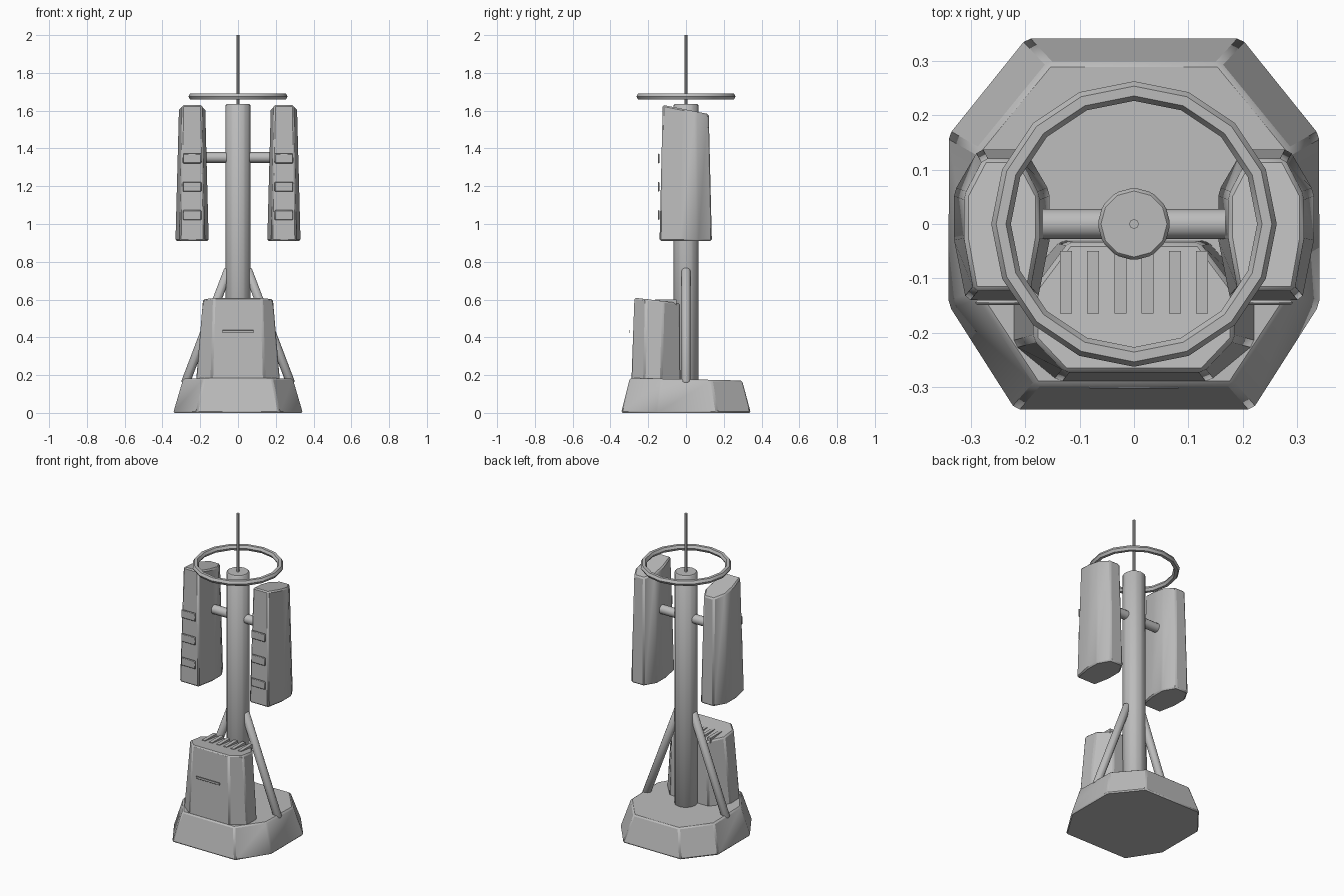
import bpy, bmesh, math
from mathutils import Vector

if "Cube" in bpy.data.objects:
    bpy.data.objects.remove(bpy.data.objects["Cube"])

grey = bpy.data.materials.new("matte grey")
grey.diffuse_color = (0.5, 0.5, 0.5, 1)
grey.use_nodes = True
grey.node_tree.nodes["Principled BSDF"].inputs["Base Color"].default_value = grey.diffuse_color


def finish(ob, name, bevel=0.0):
    ob.name = name
    ob.data.materials.append(grey)
    if bevel:
        m = ob.modifiers.new("soft edges", 'BEVEL')
        m.width, m.segments, m.limit_method = bevel, 1, 'ANGLE'
        m.angle_limit = math.radians(25)
    bpy.ops.object.select_all(action='DESELECT')
    ob.select_set(True)
    bpy.context.view_layer.objects.active = ob
    bpy.ops.object.shade_smooth_by_angle(angle=math.radians(32))
    return ob


def loft(name, bottom, top, bevel=0.0):
    """Closed solid between two matching outlines."""
    bm = bmesh.new()
    a = [bm.verts.new(p) for p in bottom]
    b = [bm.verts.new(p) for p in top]
    n = len(a)
    for i in range(n):
        bm.faces.new((a[i], a[(i + 1) % n], b[(i + 1) % n], b[i]))
    bm.faces.new(a[::-1])
    bm.faces.new(b)
    bmesh.ops.recalc_face_normals(bm, faces=bm.faces)
    me = bpy.data.meshes.new(name)
    bm.to_mesh(me)
    bm.free()
    ob = bpy.data.objects.new(name, me)
    bpy.context.collection.objects.link(ob)
    return finish(ob, name, bevel)


def mirrored(half):
    """Complete an outline given for its right half, front to back."""
    return half + [(-x, y) for x, y in reversed(half)]


def rod(name, p, q, r, sides=12, bevel=0.0):
    p, q = Vector(p), Vector(q)
    d = q - p
    bpy.ops.mesh.primitive_cylinder_add(vertices=sides, radius=r, depth=d.length,
                                        location=(p + q) / 2)
    ob = bpy.context.object
    ob.rotation_euler = d.to_track_quat('Z', 'Y').to_euler()
    return finish(ob, name, bevel)


def block(name, x, y, z, bevel=0.0):
    bpy.ops.mesh.primitive_cube_add(size=1, location=[sum(r) / 2 for r in (x, y, z)])
    ob = bpy.context.object
    ob.scale = [r[1] - r[0] for r in (x, y, z)]
    bpy.ops.object.transform_apply(location=False, rotation=False, scale=True)
    return finish(ob, name, bevel)


# Octagonal footing with sloped sides
low = mirrored([(0.22, -0.343), (0.343, -0.15), (0.343, 0.165), (0.2, 0.343)])
high = mirrored([(0.18, -0.297), (0.29, -0.13), (0.29, 0.135), (0.157, 0.297)])
loft("base", [(x, y, 0) for x, y in low],
     [(x, y, 0.178 - 0.022 * y) for x, y in high], 0.008)

# Equipment cabinet with a top falling to the back
low = mirrored([(0.14, -0.289), (0.222, -0.222), (0.222, -0.13), (0.135, -0.03)])
high = mirrored([(0.127, -0.273), (0.185, -0.212), (0.185, -0.12), (0.12, -0.033)])
loft("cabinet", [(x, y, 0.165) for x, y in low],
     [(x, y, 0.577 - 0.12 * y) for x, y in high], 0.008)
block("cabinet_slot", (-0.083, 0.083), (-0.303, -0.298), (0.422, 0.438), 0.002)

# Cooling fins on the cabinet top
for i in range(6):
    c = -0.125 + 0.05 * i
    block("cooling_fin", (c - 0.011, c + 0.011), (-0.165, -0.05), (0.57, 0.6))

# Mast, antenna rod and ring
rod("mast", (0, 0, 0.16), (0, 0, 1.635), 0.067, 12, 0.006)
rod("antenna", (0, 0, 1.62), (0, 0, 2), 0.009, 8)
bpy.ops.mesh.primitive_torus_add(major_segments=16, minor_segments=6, major_radius=0.2445,
                                 minor_radius=0.018, location=(0, 0, 1.675))
finish(bpy.context.object, "ring")

# Crossbar carrying both panels
rod("crossbar", (-0.17, 0, 1.352), (0.17, 0, 1.352), 0.028, 12)

outline = mirrored([(0.066, -0.14), (0.088, -0.03), (0.088, 0.06), (0.043, 0.137)])
for s in (-1, 1):
    # Tapered panel with a top falling to the back
    cx = 0.243 * s
    top = [(cx + x * 0.79, y * 0.88) for x, y in outline]
    loft("antenna_panel", [(cx + x, y, 0.91) for x, y in outline],
         [(x, y, 1.606 - 0.2 * y) for x, y in top], 0.008)
    # Thin covers in front of the panel
    for z in (1.347, 1.197, 1.047):
        block("panel_cover", (cx - 0.049, cx + 0.049), (-0.149, -0.14),
              (z - 0.026, z + 0.026), 0.004)
    # Slanted brace down to the base
    rod("brace", (0.05 * s, 0, 0.76), (0.28 * s, 0, 0.155), 0.025, 12, 0.006)
